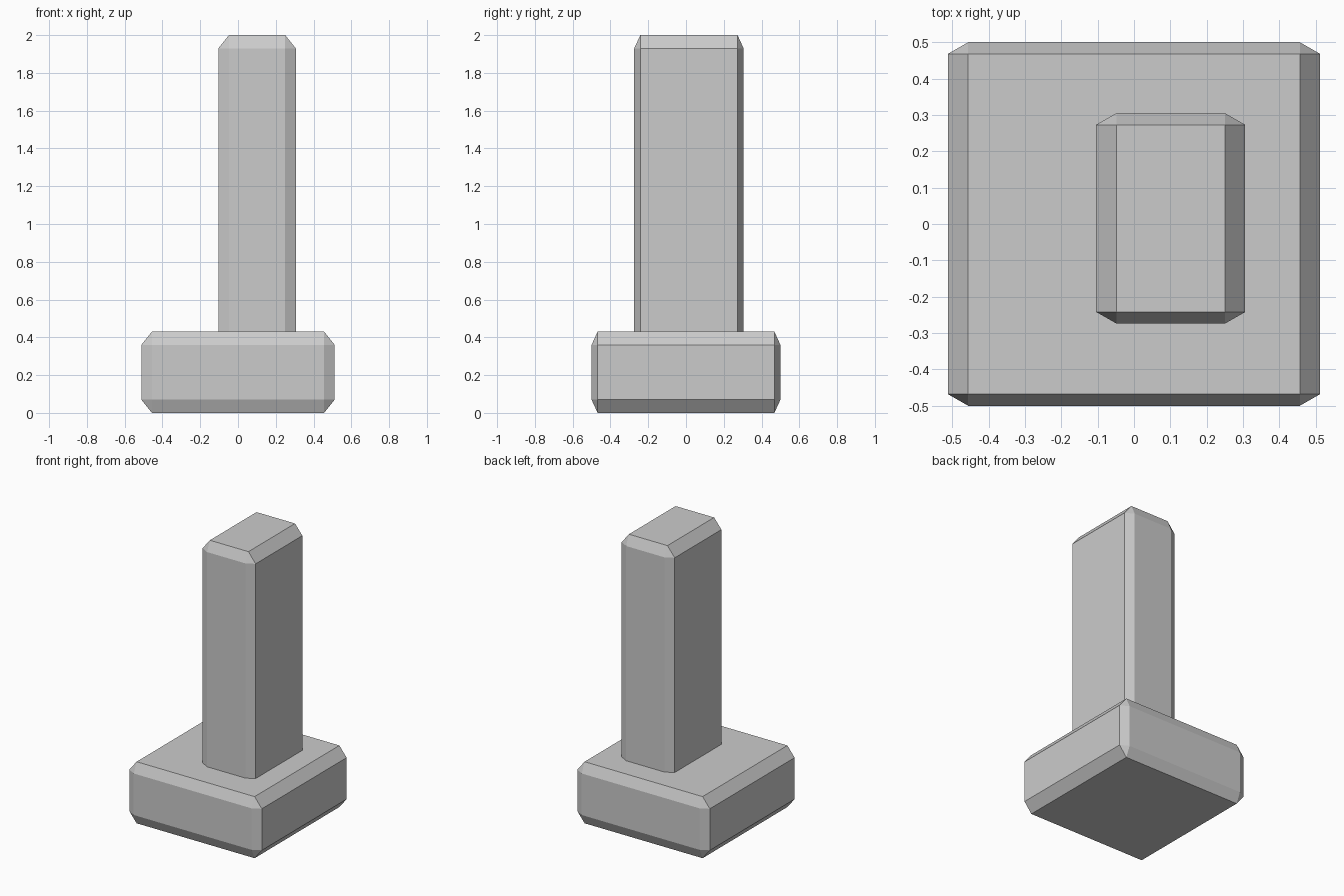
import bpy, bmesh
from mathutils import Vector

if "Cube" in bpy.data.objects:
    bpy.data.objects.remove(bpy.data.objects["Cube"])

CHAMFER = Vector((0.056, 0.032, 0.07))  # edge cut along each axis


def chamfered_box(name, low, high):
    """Box with every edge cut flat by CHAMFER, different along each axis."""
    low, high = Vector(low), Vector(high)
    bm = bmesh.new()
    bmesh.ops.create_cube(bm, size=1)
    # bevel by one unit in chamfer space, then scale to real size
    bmesh.ops.scale(bm, verts=bm.verts,
                    vec=[(h - l) / c for l, h, c in zip(low, high, CHAMFER)])
    bmesh.ops.bevel(bm, geom=bm.edges[:], offset=1, offset_type='OFFSET',
                    segments=1, profile=0.5, affect='EDGES')
    bmesh.ops.scale(bm, verts=bm.verts, vec=CHAMFER)
    bmesh.ops.translate(bm, verts=bm.verts, vec=(low + high) / 2)
    bmesh.ops.recalc_face_normals(bm, faces=bm.faces)
    mesh = bpy.data.meshes.new(name)
    bm.to_mesh(mesh)
    bm.free()
    obj = bpy.data.objects.new(name, mesh)
    bpy.context.collection.objects.link(obj)
    return obj


# Wide base slab
chamfered_box("base", (-0.512, -0.5, 0), (0.512, 0.5, 0.43))
# Off-centre upright post, its foot sunk into the base
chamfered_box("post", (-0.104, -0.274, 0.3), (0.306, 0.305, 2.0))
